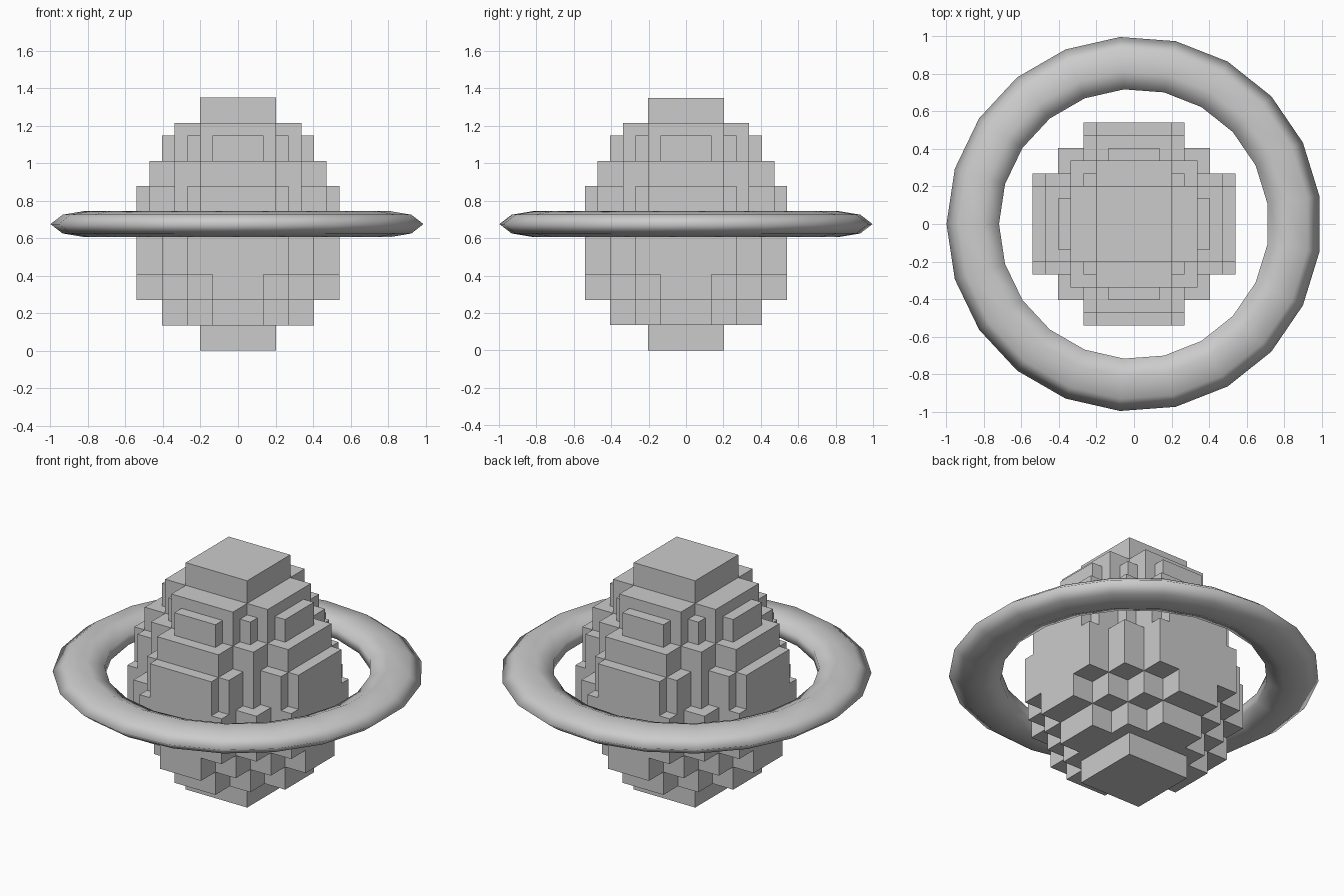
import bpy, bmesh, math
from mathutils import Vector

if "Cube" in bpy.data.objects:
    bpy.data.objects.remove(bpy.data.objects["Cube"])

U = 0.0675  # block size

grey = bpy.data.materials.new("grey")
grey.diffuse_color = (0.6, 0.6, 0.6, 1)
grey.use_nodes = True
grey.node_tree.nodes["Principled BSDF"].inputs["Base Color"].default_value = grey.diffuse_color


def finish(name, bm):
    me = bpy.data.meshes.new(name)
    bm.to_mesh(me)
    bm.free()
    me.materials.append(grey)
    ob = bpy.data.objects.new(name, me)
    bpy.context.collection.objects.link(ob)
    return ob


# Planet layers: bottom, top, and half sizes of the crossed blocks in each
LAYERS = [
    (0, 2, [(3, 3)]),
    (2, 4, [(6, 2), (4, 4)]),
    (4, 6, [(8, 2), (6, 4)]),
    (6, 10, [(8, 4), (6, 6)]),
    (10, 13, [(8, 3), (7, 4), (5, 5)]),
    (13, 15, [(7, 3), (5, 5)]),
    (15, 17, [(6, 2), (5, 3), (4, 4)]),
    (17, 18, [(5, 3)]),
    (18, 20, [(3, 3)]),
]


def solid(x, y, z):
    ax, ay = abs(x + 0.5), abs(y + 0.5)
    for z0, z1, blocks in LAYERS:
        if z0 <= z < z1:
            return any((ax < a and ay < b) or (ax < b and ay < a)
                       for a, b in blocks)
    return False


# Blocky planet: outer faces only, coplanar faces merged
bm = bmesh.new()
verts = {}


def vert(p):
    key = tuple(round(c) for c in p)
    if key not in verts:
        verts[key] = bm.verts.new(Vector(key) * U)
    return verts[key]


for x in range(-8, 8):
    for y in range(-8, 8):
        for z in range(20):
            if not solid(x, y, z):
                continue
            mid = Vector((x + 0.5, y + 0.5, z + 0.5))
            for axis in range(3):
                for sign in (-1, 1):
                    n = Vector((0, 0, 0))
                    n[axis] = sign
                    if solid(x + int(n.x), y + int(n.y), z + int(n.z)):
                        continue
                    u = Vector((0, 0, 0))
                    u[(axis + 1) % 3] = 0.5
                    v = n.cross(u)
                    c = mid + n * 0.5
                    bm.faces.new([vert(c - u - v), vert(c + u - v),
                                  vert(c + u + v), vert(c - u + v)])
bmesh.ops.dissolve_limit(bm, angle_limit=0.01, verts=bm.verts[:], edges=bm.edges[:])
finish("planet", bm)

# Flattened ring swept around the middle
PROFILE = [(1.0, 0), (0.935, 0.05), (0.815, 0.07), (0.72, 0.03),
           (0.72, -0.03), (0.815, -0.07), (0.935, -0.05)]
SEG = 21
bm = bmesh.new()
loops = []
for i in range(SEG):
    a = math.pi + i * 2 * math.pi / SEG
    loops.append([bm.verts.new((r * math.cos(a), r * math.sin(a), 10 * U + h))
                  for r, h in PROFILE])
for i in range(SEG):
    p, q = loops[i], loops[(i + 1) % SEG]
    for j in range(len(PROFILE)):
        k = (j + 1) % len(PROFILE)
        f = bm.faces.new((p[j], q[j], q[k], p[k]))
        f.smooth = True
bmesh.ops.recalc_face_normals(bm, faces=bm.faces[:])
finish("ring", bm)
